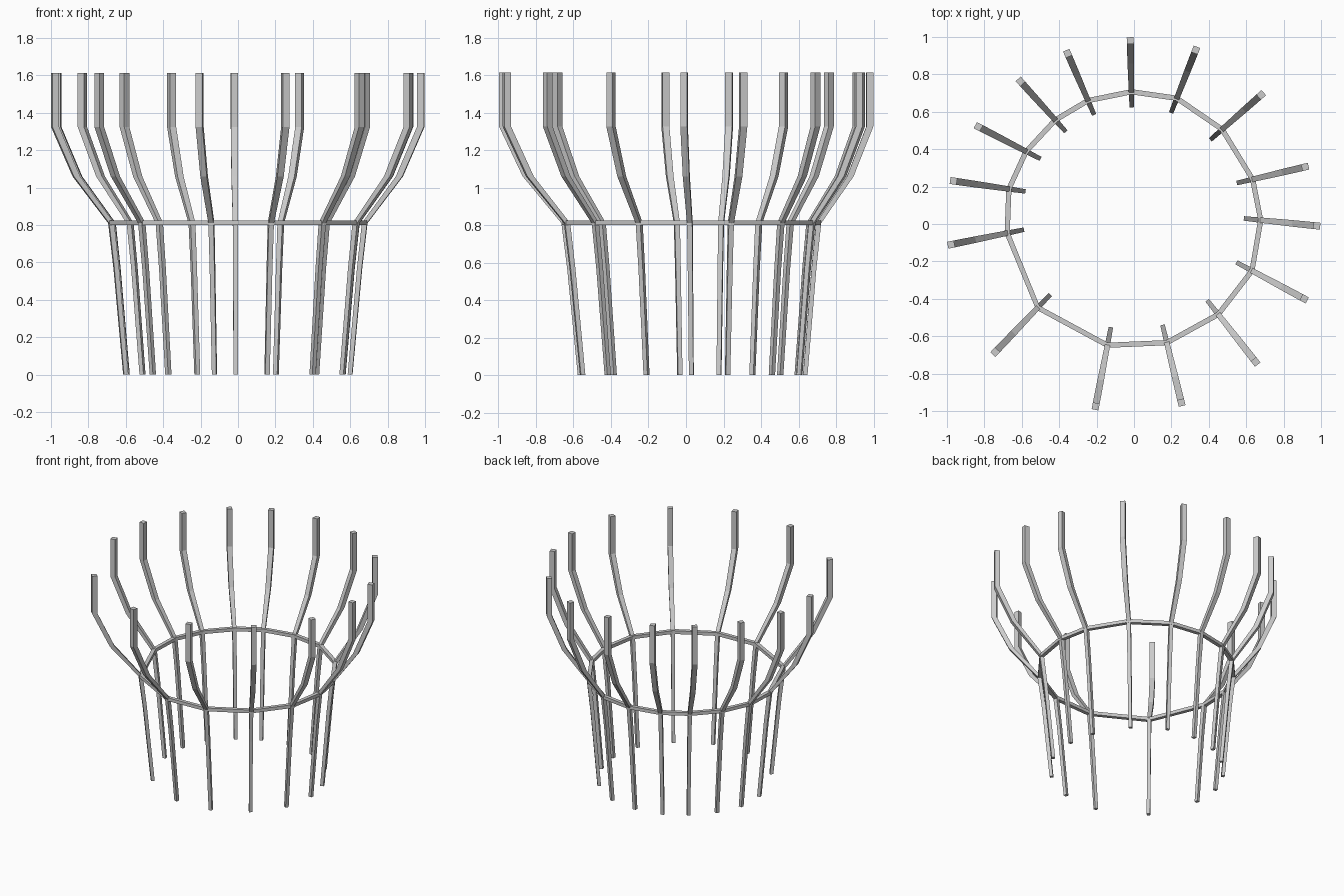
import bpy, bmesh
from mathutils import Vector

if "Cube" in bpy.data.objects:
    bpy.data.objects.remove(bpy.data.objects["Cube"])

# All stakes flare out from one common centre
C = Vector((0.0, 0.09))
TIP = 1.63
TIPS = [(-.02, .98), (.33, .93), (.68, .69), (.915, .305), (.977, -.01),
        (.91, -.40), (.65, -.737), (.253, -.955), (-.205, -.975), (-.742, -.685),
        (-.978, -.11), (-.965, .23), (-.832, .52), (-.607, .762), (-.355, .912)]
# height, flare scale, thickness
PROFILE = [(0, 1.0, .024), (.57, 1.085, .026), (.81, 1.13, .028),
           (1.06, 1.44, .035), (1.325, TIP, .037), (1.613, TIP, .037)]


def at(tip, scale):
    return C + (Vector(tip) - C) * (scale / TIP)


def loft(name, sections, closed):
    """Join four-cornered sections into a bar, capped or closed to a loop."""
    bm = bmesh.new()
    rings = [[bm.verts.new(p) for p in s] for s in sections]
    pairs = list(zip(rings, rings[1:]))
    if closed:
        pairs.append((rings[-1], rings[0]))
    else:
        bm.faces.new(rings[0])
        bm.faces.new(rings[-1])
    for a, b in pairs:
        for i in range(4):
            j = (i + 1) % 4
            bm.faces.new((a[i], a[j], b[j], b[i]))
    bmesh.ops.recalc_face_normals(bm, faces=bm.faces)
    me = bpy.data.meshes.new(name)
    bm.to_mesh(me)
    bm.free()
    bpy.context.collection.objects.link(bpy.data.objects.new(name, me))


CORNERS = [(-.5, -.5), (.5, -.5), (.5, .5), (-.5, .5)]

# Bent stakes
for n, tip in enumerate(TIPS):
    out = (Vector(tip) - C).normalized()
    side = Vector((-out.y, out.x))
    sections = []
    for z, s, w in PROFILE:
        p = at(tip, s)
        sections.append([(*(p + out * a * w + side * b * w), z) for a, b in CORNERS])
    loft(f"stake_{n + 1:02d}", sections, False)

# Hoop tying the stakes together
hoop = []
for tip in TIPS:
    p = at(tip, 1.13)
    out = (p - C).normalized()
    hoop.append([(*(p + out * a * .028), .812 + b * .025) for a, b in CORNERS])
loft("hoop", hoop, True)
